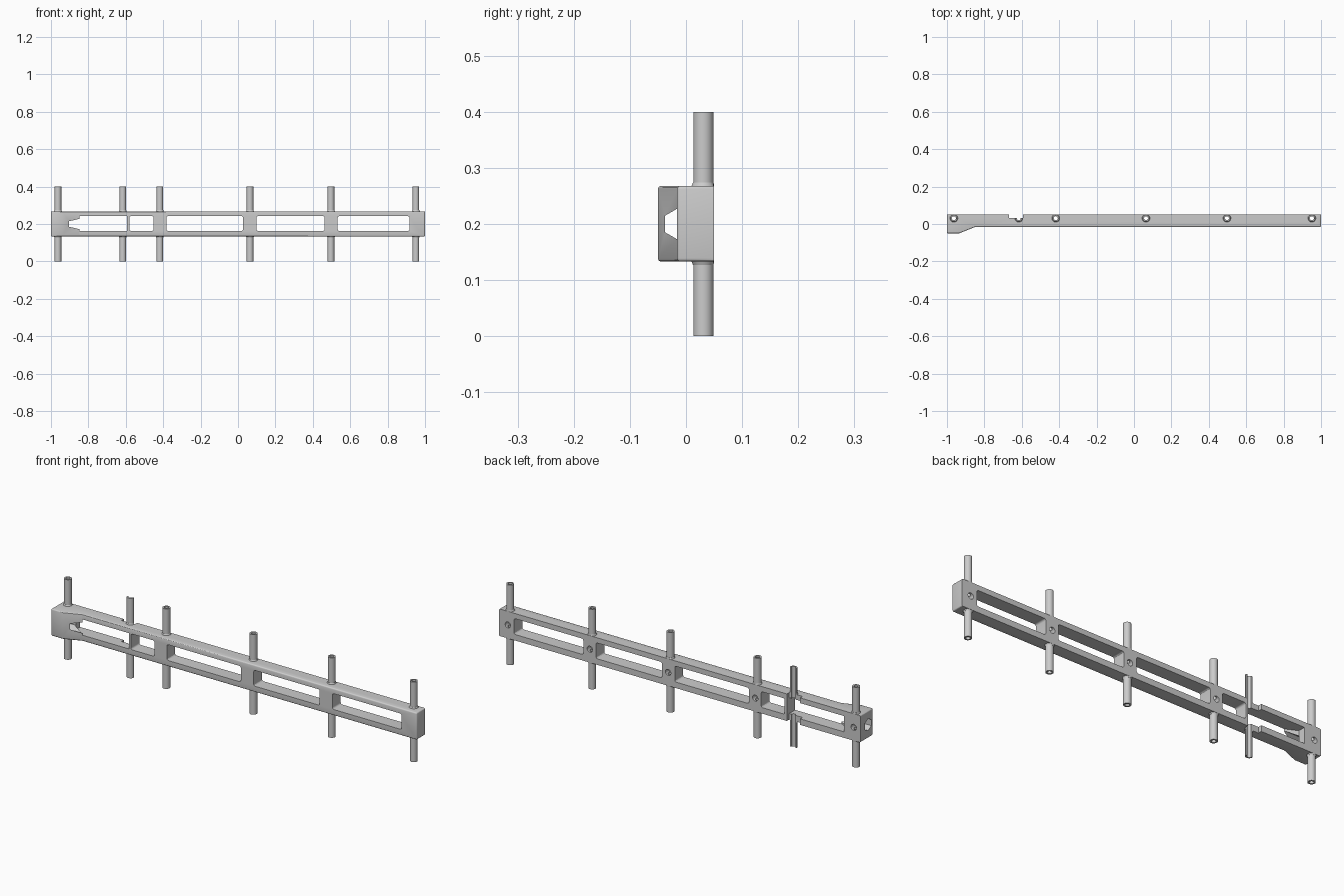
import bpy, bmesh, math
from mathutils import Matrix, Vector

if "Cube" in bpy.data.objects:
    bpy.data.objects.remove(bpy.data.objects["Cube"], do_unlink=True)

LOW, HIGH, MID = 0.133, 0.268, 0.2      # rail heights
FRONT, BACK = -0.016, 0.05              # rail depth
TUBE_Y, TUBE_R, BORE_R = 0.031, 0.018, 0.0105
TUBES = [-0.963, -0.616, -0.418, 0.064, 0.497, 0.951]
SLOT_X = TUBES[1]                       # the tube that is cut open at the back

grey = bpy.data.materials.new("plain grey")
grey.use_nodes = True
grey.diffuse_color = (0.6, 0.6, 0.6, 1)
grey.node_tree.nodes["Principled BSDF"].inputs["Base Color"].default_value = (0.6, 0.6, 0.6, 1)


def make(name, bm):
    bmesh.ops.recalc_face_normals(bm, faces=bm.faces)
    mesh = bpy.data.meshes.new(name)
    bm.to_mesh(mesh)
    bm.free()
    mesh.materials.append(grey)
    obj = bpy.data.objects.new(name, mesh)
    bpy.context.collection.objects.link(obj)
    return obj


def extrude(bm, face, offset):
    """Turn one face into a solid."""
    out = bmesh.ops.extrude_face_region(bm, geom=[face], use_keep_orig=True)
    verts = [v for v in out["geom"] if isinstance(v, bmesh.types.BMVert)]
    bmesh.ops.translate(bm, verts=verts, vec=offset)
    bmesh.ops.recalc_face_normals(bm, faces=bm.faces)


def prism(points, z0, z1):
    """Bmesh of an xy outline extruded in z."""
    bm = bmesh.new()
    extrude(bm, bm.faces.new([bm.verts.new((x, y, z0)) for x, y in points]), (0, 0, z1 - z0))
    return bm


def bevel_edges(bm, rule, width):
    edges = [e for e in bm.edges if rule(*[v.co for v in e.verts])]
    bmesh.ops.bevel(bm, geom=edges, offset=width, segments=3,
                    profile=0.5, affect="EDGES")


def rod(name, radius, start, end, sides):
    """Solid rod between two points."""
    start, end = Vector(start), Vector(end)
    axis = end - start
    turn = axis.to_track_quat("Z", "Y").to_matrix().to_4x4()
    bm = bmesh.new()
    bmesh.ops.create_cone(bm, cap_ends=True, segments=sides, radius1=radius,
                          radius2=radius, depth=axis.length,
                          matrix=Matrix.Translation((start + end) / 2) @ turn)
    return make(name, bm)


def combine(target, tool, operation):
    mod = target.modifiers.new("combine", "BOOLEAN")
    mod.operation, mod.solver, mod.object = operation, "EXACT", tool
    bpy.context.view_layer.objects.active = target
    bpy.ops.object.modifier_apply(modifier=mod.name)
    bpy.data.objects.remove(tool, do_unlink=True)


# Main beam with a thick, tapered end
outline = [(-1, -0.05), (-0.935, -0.05), (-0.85, FRONT), (1, FRONT), (1, BACK), (-1, BACK)]
bm = prism(outline, LOW, HIGH)
bevel_edges(bm, lambda a, b: min(a.y, b.y) < 0.04 and
            not (abs(a.x + 0.9) < 0.08 and abs(a.x - b.x) < 1e-4), 0.006)
beam = make("rail_frame", bm)

# Tubes with small flared roots, kept just inside the flat back
for x in TUBES:
    combine(beam, rod("tube", TUBE_R, (x, TUBE_Y, 0), (x, TUBE_Y, 0.4), 32), "UNION")
    for z, s in ((HIGH, 1), (LOW, -1)):
        bm = bmesh.new()
        wide, thin = TUBE_R + 0.004, TUBE_R + 0.0004
        r1, r2 = (wide, thin) if s > 0 else (thin, wide)
        bmesh.ops.create_cone(bm, cap_ends=True, segments=30, radius1=r1, radius2=r2, depth=0.008,
                              matrix=Matrix.Translation((x, TUBE_Y, z + s * 0.002)))
        for v in bm.verts:
            v.co.y = min(v.co.y, BACK - 0.0004)
        combine(beam, make("tube_root", bm), "UNION")

# Windows between the posts
for x0, x1 in ((-0.581, -0.451), (-0.383, 0.027), (0.098, 0.463), (0.533, 0.917)):
    bm = prism([(x0, -0.1), (x1, -0.1), (x1, 0.1), (x0, 0.1)], 0.163, 0.242)
    bevel_edges(bm, lambda a, b: abs(a.y - b.y) > 0.1, 0.009)
    combine(beam, make("window", bm), "DIFFERENCE")

# First window slants inward behind the thick end
slant = [(-0.84, -0.1), (-0.593, -0.1), (-0.593, 0.1), (-0.908, 0.1), (-0.908, 0.012), (-0.84, -0.02)]
combine(beam, make("slanted_window", prism(slant, 0.163, 0.242)), "DIFFERENCE")

# Six-sided socket through the thick end, flat side forward
bm = bmesh.new()
corners = [math.radians(30 + 60 * i) for i in range(6)]
ring = [bm.verts.new((-1.1, -0.011 + 0.03 * math.cos(a), MID + 0.03 * math.sin(a))) for a in corners]
extrude(bm, bm.faces.new(ring), (0.3, 0, 0))
combine(beam, make("end_socket", bm), "DIFFERENCE")

# Bores through the tubes and screw holes in the back of the posts
for x in TUBES:
    combine(beam, rod("bore", BORE_R, (x, TUBE_Y, -0.1), (x, TUBE_Y, 0.5), 24), "DIFFERENCE")
    if x != SLOT_X:
        combine(beam, rod("screw_hole", 0.015, (x, 0.1, MID), (x, 0.022, MID), 24), "DIFFERENCE")

# Notch that opens the back half of one tube
notch = [(-0.667, TUBE_Y), (-0.593, TUBE_Y), (-0.593, 0.1), (-0.667, 0.1)]
combine(beam, make("back_notch", prism(notch, -0.1, 0.5)), "DIFFERENCE")

bpy.ops.object.select_all(action="DESELECT")
beam.select_set(True)
bpy.context.view_layer.objects.active = beam
bpy.ops.object.shade_smooth_by_angle(angle=math.radians(30))
